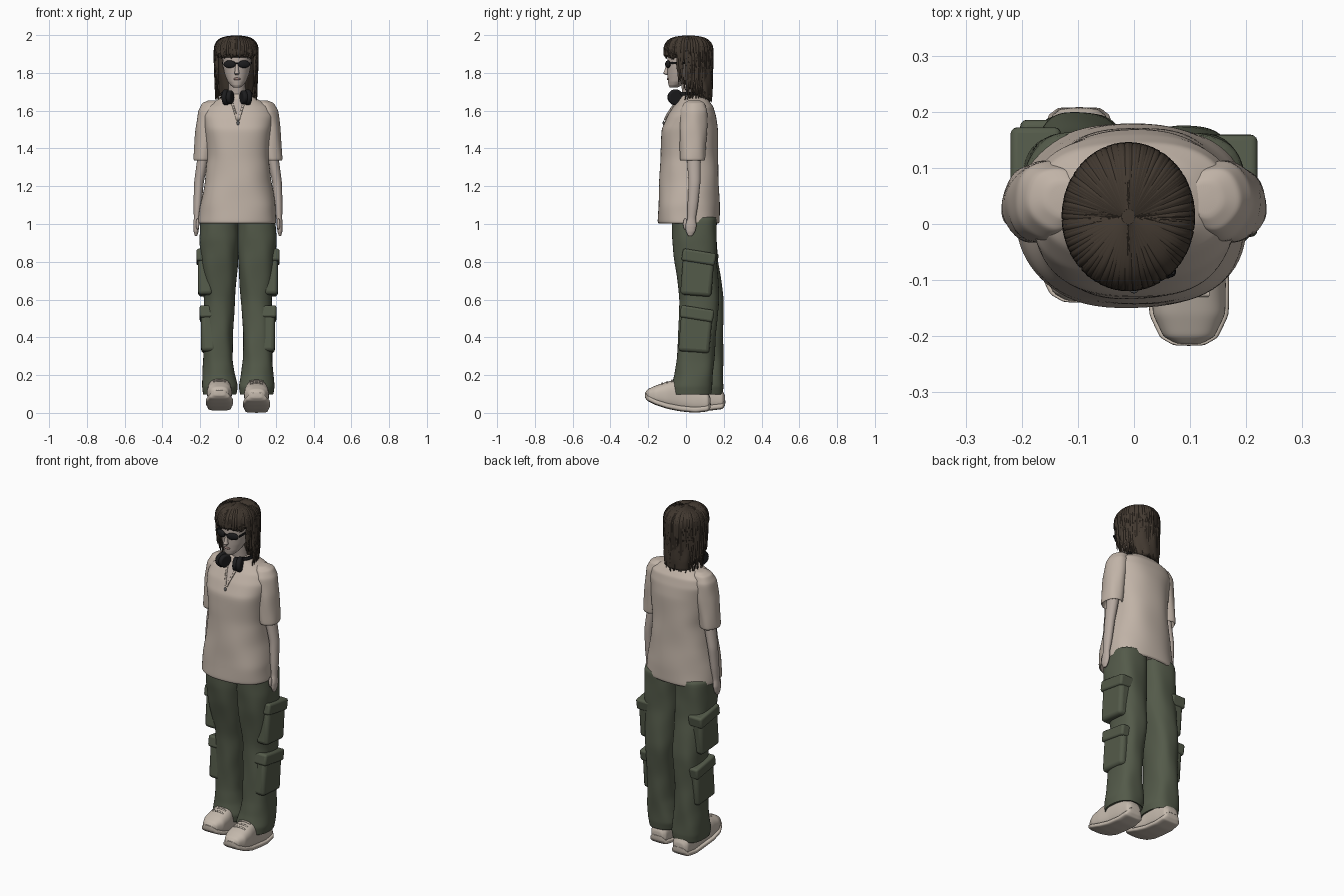
import bpy, bmesh, math, random
from math import sin, cos, pi, radians
from mathutils import Vector
from mathutils.bvhtree import BVHTree

random.seed(4)
cube = bpy.data.objects.get("Cube")
if cube:
    bpy.data.objects.remove(cube, do_unlink=True)


def material(name, *rgb):
    mat = bpy.data.materials.new(name)
    mat.use_nodes = True
    mat.diffuse_color = (*rgb, 1)
    shader = mat.node_tree.nodes["Principled BSDF"]
    shader.inputs["Base Color"].default_value = (*rgb, 1)
    shader.inputs["Roughness"].default_value = 0.8
    return mat


SHIRT = material("warm beige cloth", .53, .45, .385)
SKIN = material("pale skin", .47, .40, .355)
LIP = material("muted lip", .30, .20, .18)
GREEN = material("olive cloth", .088, .103, .068)
HAIR = material("dark brown hair", .055, .041, .03)
BLACK = material("black plastic", .012, .012, .013)
SHOE = material("cream shoe", .56, .49, .42)
METAL = material("grey metal", .2, .2, .2)


def finish(obj, mat, angle=60):
    """Give an object its colour and smooth shading."""
    obj.data.materials.clear()
    obj.data.materials.append(mat)
    bpy.ops.object.select_all(action='DESELECT')
    obj.select_set(True)
    bpy.context.view_layer.objects.active = obj
    bpy.ops.object.shade_smooth_by_angle(angle=radians(angle))
    return obj


def mesh_object(name, bm, mat):
    bmesh.ops.recalc_face_normals(bm, faces=bm.faces)
    mesh = bpy.data.meshes.new(name)
    bm.to_mesh(mesh)
    bm.free()
    obj = bpy.data.objects.new(name, mesh)
    bpy.context.collection.objects.link(obj)
    return finish(obj, mat)


def loft(name, mat, rings, power=2.0, fold=0.0, waves=5, along='Z', sides=36, steps=4):
    """Skin a stack of ovals (height, centre u, centre v, radius u, radius v)."""
    rows = []
    for lower, upper in zip(rings, rings[1:]):
        a, b = Vector(lower), Vector(upper)
        rows += [a.lerp(b, i / steps) for i in range(steps)]
    rows.append(Vector(rings[-1]))
    bm = bmesh.new()
    loops = []
    for h, cu, cv, ru, rv in rows:
        loop = []
        for k in range(sides):
            t = 2 * pi * k / sides
            wave = sin(waves * t + 17 * h) + .6 * sin((waves - 2) * t - 31 * h)
            r = 1 + fold * wave
            u = cu + ru * r * math.copysign(abs(cos(t)) ** (2 / power), cos(t))
            v = cv + rv * r * math.copysign(abs(sin(t)) ** (2 / power), sin(t))
            loop.append(bm.verts.new((u, v, h) if along == 'Z' else (u, h, v)))
        loops.append(loop)
    for p, q in zip(loops, loops[1:]):
        for k in range(sides):
            j = (k + 1) % sides
            bm.faces.new((p[k], p[j], q[j], q[k]))
    bm.faces.new(loops[0])
    bm.faces.new(loops[-1])
    obj = mesh_object(name, bm, mat)
    obj.modifiers.new("smooth", 'SUBSURF').levels = 1
    return obj


def ball(name, mat, loc, size, turn=0):
    bpy.ops.mesh.primitive_uv_sphere_add(segments=24, ring_count=14, location=loc)
    obj = bpy.context.object
    obj.name, obj.scale, obj.rotation_euler.z = name, size, turn
    return finish(obj, mat)


def block(name, mat, loc, size, bevel=.01, tilt=0):
    bpy.ops.mesh.primitive_cube_add(size=1, location=loc)
    obj = bpy.context.object
    obj.name, obj.scale, obj.rotation_euler.x = name, size, tilt
    bpy.ops.object.transform_apply(location=False, rotation=False, scale=True)
    mod = obj.modifiers.new("bevel", 'BEVEL')
    mod.width, mod.segments = bevel, 3
    return finish(obj, mat)


def tubes(name, mat, paths, depth, tip=1.0):
    """Soft tubes along paths, narrowing to the tip."""
    data = bpy.data.curves.new(name, 'CURVE')
    data.dimensions, data.bevel_depth, data.bevel_resolution = '3D', depth, 1
    data.use_fill_caps, data.resolution_u = True, 5
    for path in paths:
        spline = data.splines.new('NURBS')
        spline.points.add(len(path) - 1)
        for point, co in zip(spline.points, path):
            point.co = (*co, 1)
        spline.points[-1].radius = tip
        spline.order_u, spline.use_endpoint_u = 3, True
    obj = bpy.data.objects.new(name, data)
    bpy.context.collection.objects.link(obj)
    bpy.ops.object.select_all(action='DESELECT')
    obj.select_set(True)
    bpy.context.view_layer.objects.active = obj
    bpy.ops.object.convert(target='MESH')
    return finish(bpy.context.object, mat)


# Loose shirt body
shirt = loft("shirt_body", SHIRT, [
    (1.06, 0, .02, .17, .13), (1.0, -.003, .015, .2, .155), (1.01, -.003, .015, .208, .165),
    (1.1, 0, .015, .2, .163), (1.22, 0, .016, .177, .158), (1.35, 0, .018, .163, .153),
    (1.5, 0, .018, .18, .15), (1.57, 0, .03, .188, .13), (1.62, 0, .04, .172, .107),
    (1.65, 0, .04, .125, .085), (1.675, 0, .035, .075, .068), (1.69, 0, .035, .06, .06)],
    power=2.4, fold=.009)

# Open neck with raised edges, dropped onto the chest
chest = BVHTree.FromPolygons([v.co for v in shirt.data.vertices],
                             [p.vertices for p in shirt.data.polygons])


def on_chest(x, z, lift=.004):
    hit = chest.ray_cast(Vector((x, -1, z)), Vector((0, 1, 0)))[0]
    return hit - Vector((0, lift, 0))


heights = [1.55 + .016 * i for i in range(8)]
bm = bmesh.new()
rows = [[bm.verts.new(on_chest(k * (.002 + .3 * (z - 1.55)), z)) for k in (-1, 0, 1)]
        for z in heights]
for p, q in zip(rows, rows[1:]):
    for k in range(2):
        bm.faces.new((p[k], p[k + 1], q[k + 1], q[k]))
mesh_object("open_neck", bm, SKIN)
tubes("neck_edges", SHIRT, [[on_chest(s * (.003 + .31 * (z - 1.55)), z) for z in heights]
                            for s in (-1, 1)], .006)
ball("zip_pull", METAL, on_chest(0, 1.535), (.007, .005, .012))

for s, side in ((1, "left"), (-1, "right")):
    def lag(z):
        """The right leg stands further back towards the foot."""
        return 0 if s > 0 else .07 * max(0, 1 - z / .9)

    def mirrored(rings, shift=False):
        return [(z, s * x, y + (lag(z) if shift else 0), rx, ry) for z, x, y, rx, ry in rings]

    # Sleeve, arm and hand
    loft(side + "_sleeve", SHIRT, mirrored([
        (1.38, .18, .035, .04, .05), (1.335, .185, .035, .047, .062),
        (1.345, .184, .035, .052, .067), (1.5, .166, .038, .06, .073),
        (1.6, .152, .042, .06, .072), (1.64, .14, .045, .05, .055),
        (1.655, .125, .045, .03, .03)]), fold=.02)
    loft(side + "_arm", SKIN, mirrored([
        (1.45, .17, .038, .034, .038), (1.34, .186, .042, .031, .037),
        (1.22, .207, .045, .026, .032), (1.1, .214, .036, .022, .028),
        (1.03, .218, .03, .016, .022), (.99, .221, .026, .016, .03),
        (.96, .222, .024, .013, .025), (.935, .222, .022, .006, .01)]), sides=20)
    ball(side + "_thumb", SKIN, (s * .214, -.004, 1.0), (.009, .011, .03))

    # Wide trouser leg
    loft(side + "_trouser_leg", GREEN, mirrored([
        (1.05, .098, .045, .1, .12), (.92, .101, .045, .103, .118), (.8, .1, .05, .1, .112),
        (.6, .097, .073, .082, .106), (.42, .104, .058, .077, .1), (.28, .105, .05, .078, .1),
        (.2, .102, .042, .087, .102), (.14, .097, .032, .095, .108),
        (.095, .098, .03, .088, .102), (.12, .098, .03, .07, .085)], True),
        power=2.5, fold=.016)

    # Two cargo pockets with flaps
    for place, x, y, z in (("upper", .172, .06, .73), ("lower", .155, .05, .43)):
        y += lag(z)
        block(f"{side}_{place}_pocket", GREEN, (s * x, y, z), (.08, .165, .22), .02, -.08)
        block(f"{side}_{place}_pocket_flap", GREEN, (s * (x + .003), y + .008, z + .095),
              (.09, .178, .065), .012, -.16)

    # Trainer: upper, sole and laces
    back, lift = (0, 0) if s > 0 else (.077, .012)
    profile = [(.13, .03, .08, .03), (.115, .008, .11, .05), (.05, 0, .14, .056),
               (-.03, .008, .18, .058), (-.1, .022, .165, .066), (-.16, .042, .145, .065),
               (-.2, .062, .127, .046), (-.215, .08, .11, .02)]
    loft(side + "_shoe", SHOE, [(y + back, s * .098, lift + (b + t) / 2, w, (t - b) / 2)
                                for y, b, t, w in profile], power=2.6, along='Y')
    loft(side + "_sole", SHOE, [(y * 1.01 + back, s * .098, lift + b + .016, w + .006, .016)
                                for y, b, t, w in profile], power=3.5, along='Y')
    tubes(side + "_laces", SHOE, [
        [(s * .098 + k * .035, y + back, lift + z - abs(k) * .012) for k in (-1, 0, 1)]
        for y, z in ((-.075, .178), (-.1, .17), (-.125, .163))], .005)

# Head, neck and face
MID = -.006
loft("neck", SKIN, [(1.6, MID, .035, .055, .055), (1.68, MID, .03, .045, .048),
                    (1.79, MID, .02, .045, .052)])
loft("head", SKIN, [
    (1.722, MID, -.066, .018, .02), (1.735, MID, -.057, .034, .036),
    (1.755, MID, -.04, .049, .056), (1.79, MID, -.018, .064, .08),
    (1.83, MID, -.006, .073, .093), (1.88, MID, .002, .076, .1), (1.94, MID, .01, .07, .09)])
loft("nose", SKIN, [(1.788, MID, -.098, .008, .008), (1.797, MID, -.106, .014, .015),
                    (1.815, MID, -.102, .01, .012), (1.85, MID, -.094, .007, .008)], sides=16)
ball("lips", LIP, (MID, -.094, 1.768), (.019, .008, .007))

# Sunglasses
for s, side in ((1, "left"), (-1, "right")):
    ball(side + "_lens", BLACK, (MID + s * .038, -.096, 1.846), (.034, .011, .02), s * .3)
    block(side + "_temple", BLACK, (MID + s * .076, -.045, 1.852), (.006, .09, .012), .002)
block("bridge", BLACK, (MID, -.106, 1.852), (.03, .008, .008), .003)

# Headphones resting round the neck
for s, side in ((1, "left"), (-1, "right")):
    for part, radius, depth, out in (("cup", .042, .026, .057), ("pad", .037, .026, .036)):
        bpy.ops.mesh.primitive_cylinder_add(
            vertices=32, radius=radius, depth=depth, rotation=(0, pi / 2, s * .35),
            location=(MID + s * out, -.056 - .3 * (.057 - out), 1.671))
        cup = bpy.context.object
        cup.name = f"{side}_headphone_{part}"
        mod = cup.modifiers.new("bevel", 'BEVEL')
        mod.width, mod.segments = .009, 3
        finish(cup, BLACK)
arc = [radians(-50 + 20 * i) for i in range(15)]
tubes("headphone_band", BLACK, [[(MID + .078 * cos(t), .03 + .08 * sin(t), 1.69)
                                 for t in arc]], .01)

# Shaggy hair: crown, back and loose locks
HX = -.01
loft("hair_crown", HAIR, [
    (1.878, HX, .012, .1, .112), (1.91, HX, .012, .108, .125), (1.95, HX, .012, .1, .117),
    (1.98, HX, .014, .075, .088), (1.996, HX, .015, .03, .035)], fold=.015, waves=9, sides=48)
loft("hair_back", HAIR, [
    (1.655, HX, .087, .078, .05), (1.72, HX, .077, .09, .065), (1.8, HX, .063, .098, .077),
    (1.92, HX, .048, .102, .088)], fold=.025, waves=9, sides=48)
locks = []
for i in range(110):
    t = 2 * pi * i / 110 + random.uniform(-.03, .03)
    front = -sin(t)
    end = 1.885 if front > .45 else 1.72 if front > .05 else 1.655
    end += random.uniform(-.015, .03)

    def spot(scale, z, twist=0.0):
        return (HX + .112 * scale * cos(t + twist), .013 + .126 * scale * sin(t + twist), z)

    low = random.uniform(.88, .99) if front < .45 else .95
    turn = random.uniform(-.12, .12)
    locks.append([spot(.1, 1.99), spot(.6, 1.988), spot(.97, 1.955), spot(1, 1.9),
                  spot(.97, (1.9 + end) / 2, turn), spot(low, end, -turn)])
tubes("hair_locks", HAIR, locks, .009, .2)
